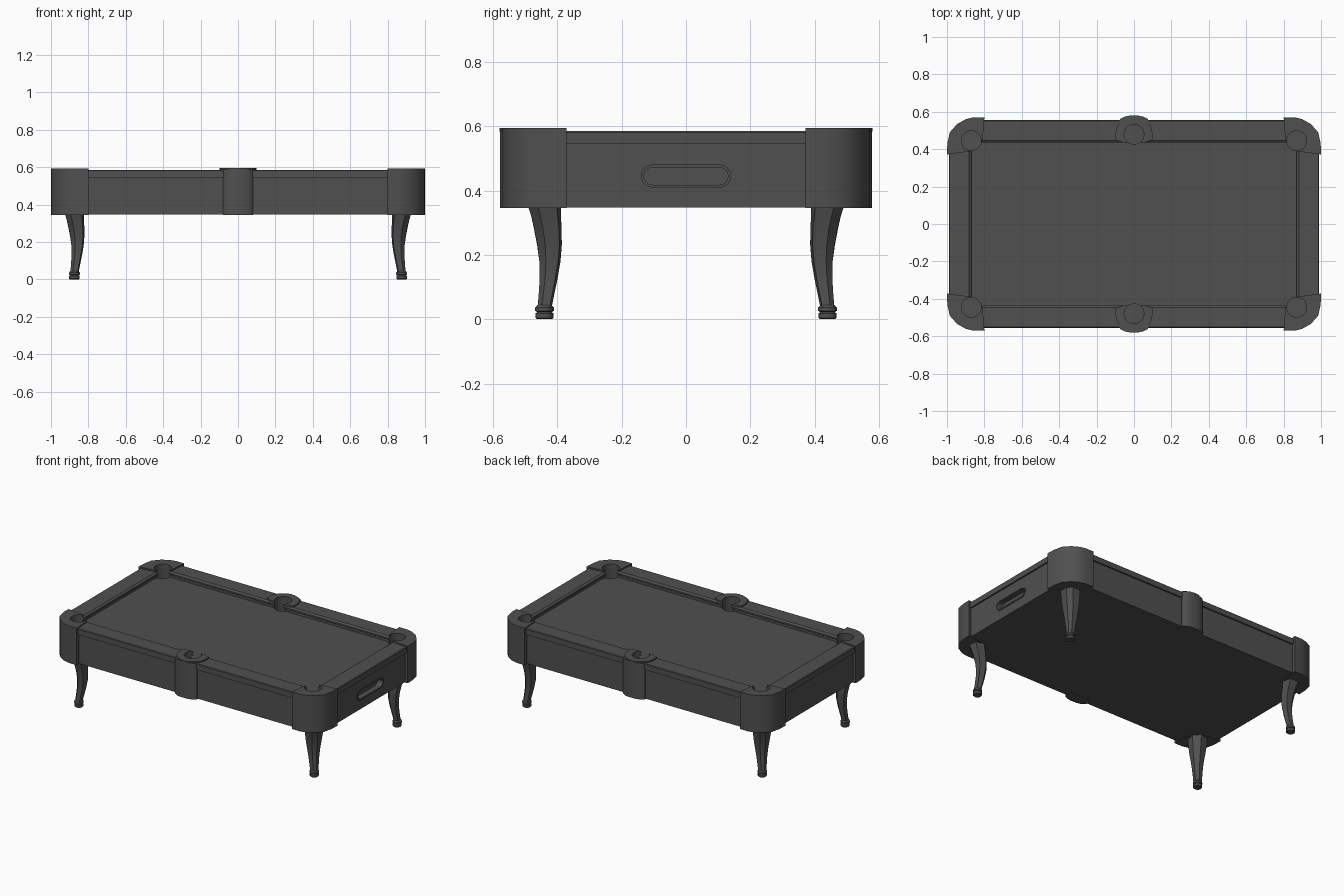
import bpy, bmesh, math
from mathutils import Vector

if "Cube" in bpy.data.objects:
    bpy.data.objects.remove(bpy.data.objects["Cube"])

mat = bpy.data.materials.new("charcoal grey")
mat.diffuse_color = (0.08, 0.08, 0.08, 1)
mat.use_nodes = True
mat.node_tree.nodes["Principled BSDF"].inputs["Base Color"].default_value = mat.diffuse_color


def finish(name, bm, smooth=None):
    bmesh.ops.recalc_face_normals(bm, faces=bm.faces)
    me = bpy.data.meshes.new(name)
    bm.to_mesh(me)
    bm.free()
    me.materials.append(mat)
    ob = bpy.data.objects.new(name, me)
    bpy.context.collection.objects.link(ob)
    bpy.ops.object.select_all(action='DESELECT')
    bpy.context.view_layer.objects.active = ob
    ob.select_set(True)
    if smooth:
        bpy.ops.object.shade_smooth_by_angle(angle=math.radians(smooth))
    return ob


def loft(bm, rings):
    """Skin a list of equal-length point rings and cap both ends."""
    vs = [[bm.verts.new(p) for p in r] for r in rings]
    n = len(vs[0])
    for a, b in zip(vs, vs[1:]):
        for i in range(n):
            bm.faces.new((a[i], a[(i + 1) % n], b[(i + 1) % n], b[i]))
    bm.faces.new(vs[0])
    bm.faces.new(vs[-1])


def prism(name, pts, z0, z1, smooth=None):
    bm = bmesh.new()
    loft(bm, [[(x, y, z) for x, y in pts] for z in (z0, z1)])
    return finish(name, bm, smooth)


def circle(cx, cy, r, n):
    return [(cx + r * math.cos(2 * math.pi * i / n), cy + r * math.sin(2 * math.pi * i / n)) for i in range(n)]


def stadium(hw, r, n=8):
    out = []
    for s in (1, -1):
        for i in range(n + 1):
            a = -math.pi / 2 + math.pi * i / n
            out.append((s * (hw - r + r * math.cos(a)), 0.445 + s * r * math.sin(a)))
    return out


def cut(ob, cutter):
    m = ob.modifiers.new("cut", 'BOOLEAN')
    m.operation = 'DIFFERENCE'
    m.solver = 'EXACT'
    m.object = cutter
    bpy.context.view_layer.objects.active = ob
    bpy.ops.object.modifier_apply(modifier=m.name)


# pocket cutters
bm = bmesh.new()
for x, y in ((-.87, .445), (0, .48), (.87, .445)):
    for s in (1, -1):
        loft(bm, [[(px, py, z) for px, py in circle(x, s * y, .053, 24)] for z in (.42, .7)])
pockets = finish("pocket_cutter", bm)
pockets.hide_render = True

# cabinet with playing bed on top
quarter = [(.98, .37), (.976, .46), (.93, .52), (.86, .545)]
outline = (quarter + [(-x, y) for x, y in reversed(quarter)]
           + [(-x, -y) for x, y in quarter] + [(x, -y) for x, y in reversed(quarter)])
cabinet = prism("cabinet", outline, .347, .545)
cut(cabinet, pockets)

# ball return slot and its frame on the right end
bm = bmesh.new()
loft(bm, [[(x, y, z) for y, z in stadium(.132, .028)] for x in (.945, 1.05)])
slot = finish("slot_cutter", bm)
slot.hide_render = True
cut(cabinet, slot)
bm = bmesh.new()
ring = [[bm.verts.new((x, y, z)) for y, z in stadium(w, r)]
        for x, w, r in ((.975, .140, .036), (.985, .140, .036), (.985, .131, .027), (.975, .131, .027))]
n = len(ring[0])
for k in range(4):
    for i in range(n):
        j = (i + 1) % n
        a, b = ring[k], ring[(k + 1) % 4]
        bm.faces.new((a[i], a[j], b[j], b[i]))
finish("ball_return_frame", bm, 35)

# rails: one profile (distance from outer edge inward, z)
profile = [(0, .545), (0, .581), (.004, .585), (.108, .585), (.12, .576), (.12, .566), (.110, .560), (.110, .54)]
for s in (1, -1):
    bm = bmesh.new()
    loft(bm, [[(x, s * (.555 - d), z) for d, z in profile] for x in (-.84, .84)])
    cut(finish("long_rail", bm), pockets)
    bm = bmesh.new()
    loft(bm, [[(s * (.99 - d), y, z) for d, z in profile] for y in (-.41, .41)])
    cut(finish("end_rail", bm), pockets)

# side pocket columns and top plates
half = [(.081, .50), (.081, .552), (.07, .564), (.052, .573), (.027, .579)]
column = half + [(-x, y) for x, y in reversed(half)]
plate = [(.1, .45)] + [(.1 * math.cos(math.pi * i / 10), .48 + .1 * math.sin(math.pi * i / 10))
                       for i in range(11)] + [(-.1, .45), (-.06, .437), (.06, .437)]
for s in (1, -1):
    cut(prism("side_pocket_column", [(x, s * y) for x, y in column], .345, .588, 35), pockets)
    cut(prism("side_pocket_plate", [(x, s * y) for x, y in plate], .583, .595, 35), pockets)

# corner castings and cabriole legs
corner = [(1, .372), (.998, .43), (.985, .49), (.945, .535), (.90, .56), (.86, .57), (.80, .57),
          (.81, .445), (.87, .445), (.877, .388)]
# leg sections: z, diagonal offset, half depth, half width
sections = [(.36, .004, .05, .062), (.32, -.004, .042, .058), (.28, -.013, .038, .055),
            (.23, -.02, .034, .049), (.18, -.022, .030, .041), (.13, -.017, .026, .034),
            (.08, -.008, .023, .029), (.04, 0, .021, .026)]
foot = [(0, .024), (.004, .028), (.018, .028), (.022, .023), (.026, .029), (.036, .029), (.044, .022)]
hexa = [(1, .35), (.1, 1), (-1, .45), (-1, -.45), (.1, -1), (1, -.35)]
q = math.sqrt(.5)
for sx in (1, -1):
    for sy in (1, -1):
        cut(prism("corner_casting", [(sx * x, sy * y) for x, y in corner], .345, .594, 35), pockets)
        base = Vector((sx * .875, sy * .44, 0))
        u, v = Vector((sx * q, sy * q, 0)), Vector((-sy * q, sx * q, 0))
        bm = bmesh.new()
        loft(bm, [[base + u * (d + a * hd) + v * (b * hw) + Vector((0, 0, z)) for a, b in hexa]
                  for z, d, hd, hw in sections])
        finish("leg", bm, 35)
        bm = bmesh.new()
        loft(bm, [[(x, y, z) for x, y in circle(base.x, base.y, r, 12)] for z, r in foot])
        finish("foot", bm, 35)

for c in (pockets, slot):
    bpy.data.objects.remove(c)
